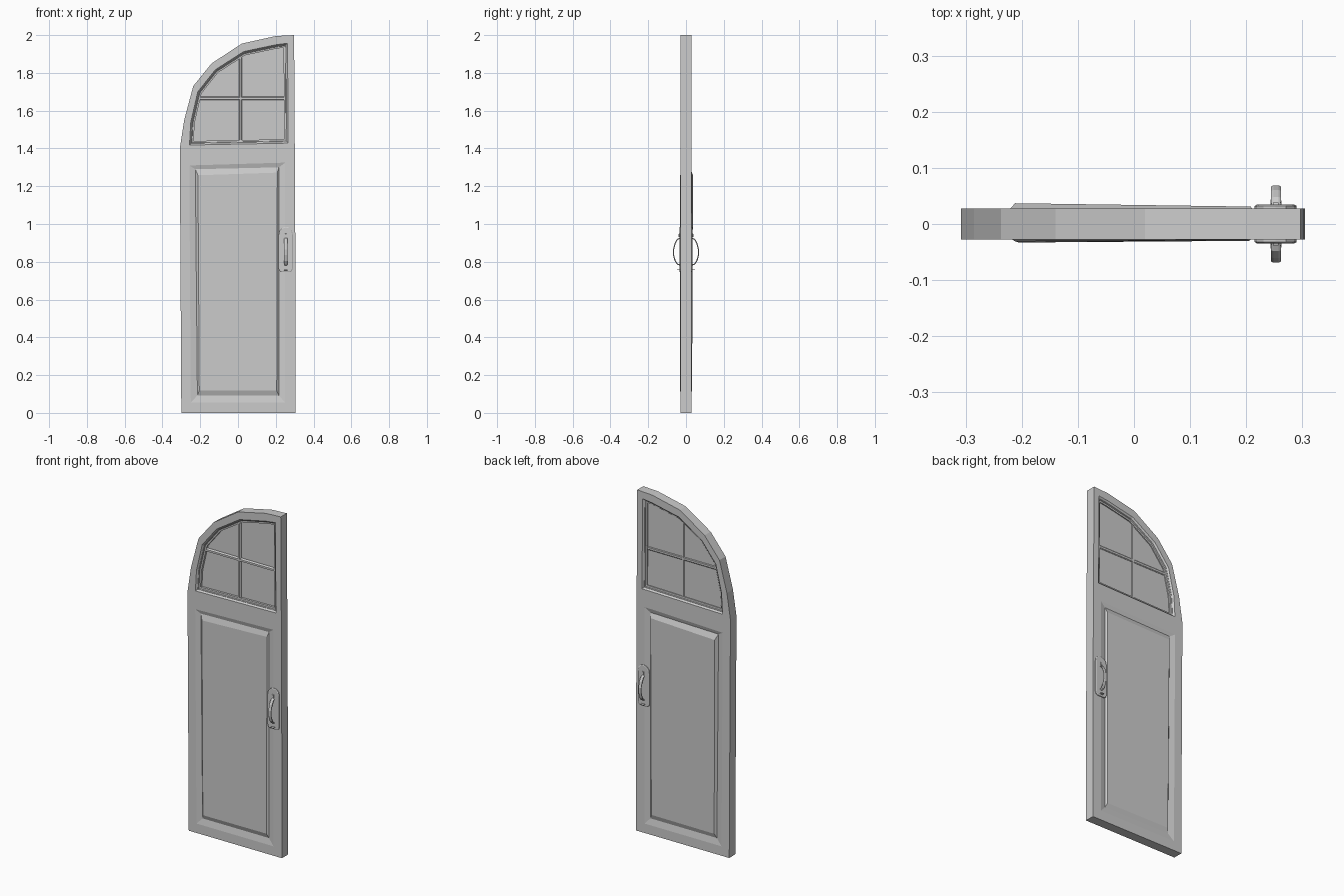
import bpy, bmesh
from mathutils import Vector

if "Cube" in bpy.data.objects:
    bpy.data.objects.remove(bpy.data.objects["Cube"])

T = 0.028          # half thickness of the leaf


def finish(bm, name):
    bmesh.ops.recalc_face_normals(bm, faces=bm.faces)
    me = bpy.data.meshes.new(name)
    bm.to_mesh(me)
    bm.free()
    ob = bpy.data.objects.new(name, me)
    bpy.context.collection.objects.link(ob)
    return ob


def inset(poly, d):
    """Mitred inward offset of a counter-clockwise (x, z) outline."""
    out = []
    n = len(poly)
    for i in range(n):
        p = Vector(poly[i])
        a = (p - Vector(poly[i - 1])).normalized()
        b = (Vector(poly[(i + 1) % n]) - p).normalized()
        na, nb = Vector((-a.y, a.x)), Vector((-b.y, b.x))
        q = p + (na + nb) * (d / (1 + na.dot(nb)))
        out.append((q.x, q.y))
    return out


def ring(bm, poly, y):
    ys = y if isinstance(y, (list, tuple)) else [y] * len(poly)
    return [bm.verts.new((x, yy, z)) for (x, z), yy in zip(poly, ys)]


def bridge(bm, rings):
    for a, b in zip(rings, rings[1:]):
        n = len(a)
        for i in range(n):
            j = (i + 1) % n
            bm.faces.new((a[i], a[j], b[j], b[i]))


def solid(name, layers):
    """Closed stack of (outline, y) layers with end caps."""
    bm = bmesh.new()
    rings = [ring(bm, p, y) for p, y in layers]
    bridge(bm, rings)
    bm.faces.new(rings[0])
    bm.faces.new(rings[-1])
    return finish(bm, name)


def rect(x0, x1, z0, z1):
    return [(x0, z0), (x1, z0), (x1, z1), (x0, z1)]


# Outlines in (x, z), counter-clockwise
outer = [(-0.30, 0), (0.305, 0), (0.303, 1.0), (0.297, 2.0), (0.20, 1.995), (0.02, 1.955),
         (-0.14, 1.85), (-0.237, 1.73), (-0.285, 1.55), (-0.308, 1.40)]
window = [(-0.257, 1.418), (0.266, 1.428), (0.262, 1.957), (0.20, 1.949), (0.03, 1.913),
          (-0.12, 1.817), (-0.213, 1.70), (-0.25, 1.54)]
field = [(-0.25, 0.055), (0.25, 0.055), (0.25, 1.325), (-0.258, 1.31)]
groove = [(-0.215, 0.092), (0.216, 0.092), (0.216, 1.30), (-0.226, 1.29)]
raised = [(-0.205, 0.118), (0.205, 0.118), (0.208, 1.272), (-0.212, 1.258)]

# Door leaf: both faces with sunk window frame and raised panel
bm = bmesh.new()
edges_of = {}
for s in (-1, 1):
    loops = [ring(bm, p, s * T) for p in (outer, window, field)]
    edges = [bm.edges.new((l[i - 1], l[i])) for l in loops for i in range(len(l))]
    bmesh.ops.triangle_fill(bm, edges=edges, use_beauty=True, normal=(0, s, 0))
    # panel: chamfer down into the groove, then up to the field
    g = ring(bm, groove, s * 0.021)
    ys = [-0.033, -0.030, -0.028, -0.031] if s < 0 else [0.032, 0.028, 0.031, 0.037]
    r = ring(bm, raised, ys)
    bridge(bm, [loops[2], g, r])
    bm.faces.new(r)
    # stepped moulding round the window
    m = [ring(bm, inset(window, d), s * y) for d, y in
         ((0.008, 0.019), (0.010, 0.019), (0.012, 0.013), (0.021, 0.012))]
    bridge(bm, [loops[1]] + m)
    edges_of[s] = (loops[0], m[-1])
bridge(bm, [edges_of[-1][0], edges_of[1][0]])
bridge(bm, [edges_of[-1][1], edges_of[1][1]])
finish(bm, "door_leaf")

# Glass and glazing bars
pane = inset(window, 0.018)
solid("glass", [(pane, 0.001), (pane, 0.006)])
for name, r, d in (("bar_horizontal", (-0.205, 0.247, 1.656, 1.675), (0.004, 0)),
                   ("bar_vertical", (0.006, 0.022, 1.437, 1.892), (0, 0.004))):
    x0, x1, z0, z1 = r
    small = rect(x0 + d[1], x1 - d[1], z0 + d[0], z1 - d[0])
    solid(name, [(small, -0.012), (rect(*r), -0.005), (rect(*r), 0.007), (small, 0.010)])

# Handles on both faces
plate = [(0.228, 0.745), (0.276, 0.745), (0.286, 0.752), (0.29, 0.765), (0.29, 0.945),
         (0.285, 0.968), (0.271, 0.982), (0.252, 0.985), (0.231, 0.978), (0.219, 0.962),
         (0.215, 0.94), (0.215, 0.765), (0.219, 0.752)]
# grip path: (y, z, half width)
path = [(0.031, 0.925, 0.008), (0.046, 0.918, 0.009), (0.058, 0.897, 0.009),
        (0.066, 0.865, 0.009), (0.0655, 0.835, 0.009), (0.058, 0.806, 0.009),
        (0.046, 0.788, 0.008), (0.031, 0.782, 0.008)]
for s, side in ((-1, "front"), (1, "back")):
    solid("handle_plate_" + side, [(plate, s * 0.027), (plate, s * 0.032),
                                   (inset(plate, 0.004), s * 0.0345)])
    bm = bmesh.new()
    rings = []
    for i, (y, z, w) in enumerate(path):
        a, b = path[max(i - 1, 0)], path[min(i + 1, len(path) - 1)]
        t = Vector((b[0] - a[0], b[1] - a[1])).normalized()
        ny, nz = -t.y * 0.003, t.x * 0.003
        rings.append([bm.verts.new((0.253 + dx * w, s * (y + k * ny), z + k * nz))
                      for dx, k in ((-1, -1), (1, -1), (1, 0.3), (0.5, 1), (-0.5, 1), (-1, 0.3))])
    bridge(bm, rings)
    bm.faces.new(rings[0])
    bm.faces.new(rings[-1])
    grip = finish(bm, "handle_grip_" + side)
    # thumb latch above and small stub below
    solid("thumb_latch_" + side, [(rect(0.248, 0.258, 0.930, 0.950), s * 0.033),
                                  (rect(0.249, 0.257, 0.932, 0.948), s * 0.039)])
    solid("latch_stub_" + side, [(rect(0.243, 0.263, 0.755, 0.760), s * 0.033),
                                 (rect(0.244, 0.262, 0.756, 0.759), s * 0.048)])
